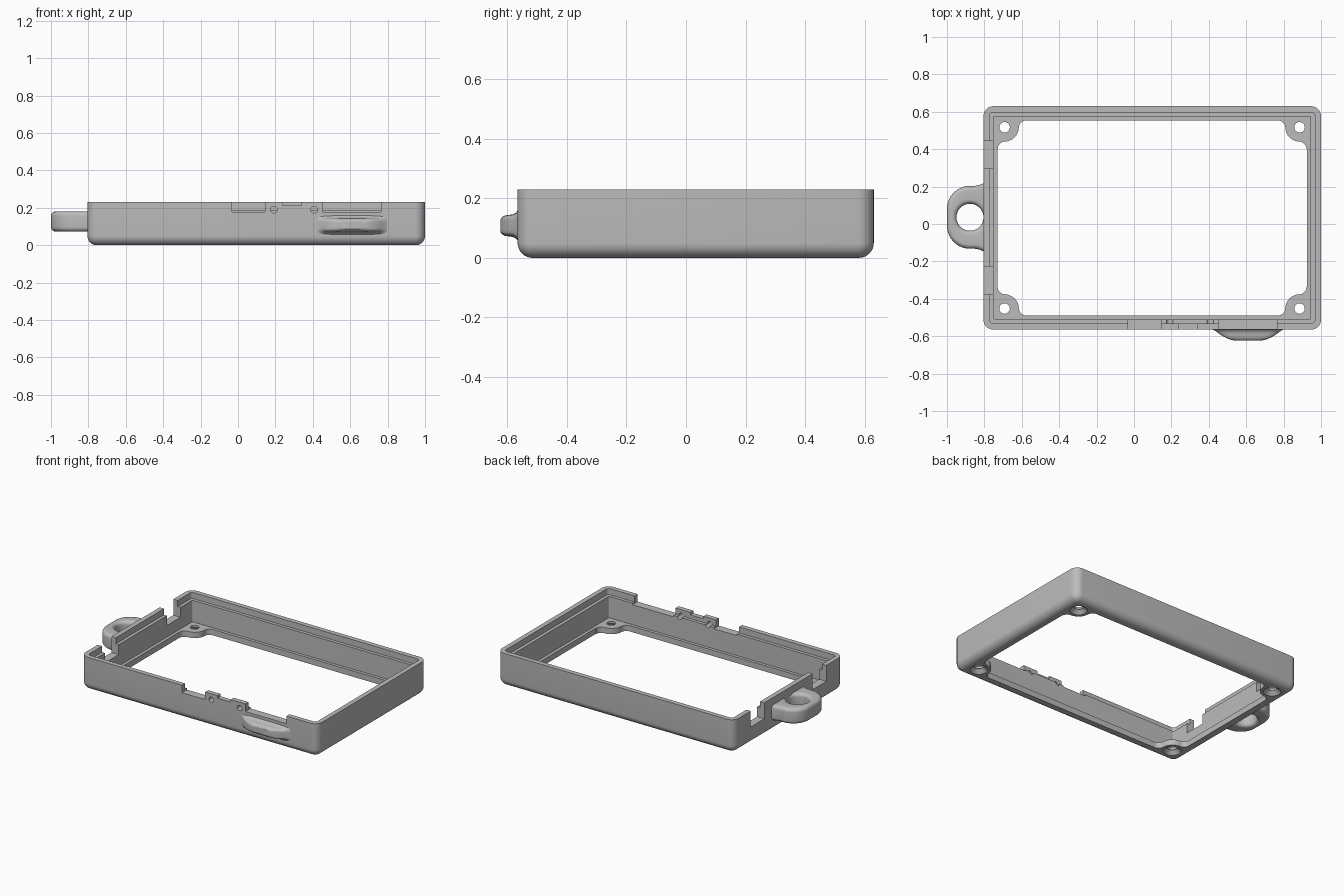
import bpy, bmesh
from math import sin, cos, pi, radians, copysign

if "Cube" in bpy.data.objects:
    bpy.data.objects.remove(bpy.data.objects["Cube"], do_unlink=True)

grey = bpy.data.materials.new("grey plastic")
grey.use_nodes = True
grey.diffuse_color = (0.5, 0.5, 0.5, 1)
grey.node_tree.nodes["Principled BSDF"].inputs["Base Color"].default_value = (0.5, 0.5, 0.5, 1)

X0, X1, Y0, Y1, TOP, FLOOR = -0.805, 1.0, -0.565, 0.63, 0.23, 0.04


def make_object(name, bm):
    bmesh.ops.recalc_face_normals(bm, faces=bm.faces)
    mesh = bpy.data.meshes.new(name)
    bm.to_mesh(mesh)
    bm.free()
    mesh.materials.append(grey)
    obj = bpy.data.objects.new(name, mesh)
    bpy.context.collection.objects.link(obj)
    return obj


def loft(name, rings, closed=False):
    """Skin equal rings of points; closed joins last to first, else caps ends."""
    bm = bmesh.new()
    rows = [[bm.verts.new(p) for p in ring] for ring in rings]
    pairs = list(zip(rows, rows[1:])) + ([(rows[-1], rows[0])] if closed else [])
    for a, b in pairs:
        for i in range(len(a)):
            j = (i + 1) % len(a)
            bm.faces.new((a[i], a[j], b[j], b[i]))
    if not closed:
        bm.faces.new(rows[0])
        bm.faces.new(rows[-1])
    return make_object(name, bm)


def box(name, xa, xb, ya, yb, za, zb):
    return loft(name, [[(xa, ya, z), (xb, ya, z), (xb, yb, z), (xa, yb, z)] for z in (za, zb)])


def cylinder(name, x, y, za, zb, ra, rb):
    return loft(name, [[(x + r * cos(2 * pi * i / 40), y + r * sin(2 * pi * i / 40), z)
                        for i in range(40)] for z, r in ((za, ra), (zb, rb))])


def combine(target, other, operation):
    mod = target.modifiers.new("combine", "BOOLEAN")
    mod.operation, mod.object, mod.solver = operation, other, "EXACT"
    bpy.context.view_layer.objects.active = target
    bpy.ops.object.modifier_apply(modifier=mod.name)
    bpy.data.objects.remove(other, do_unlink=True)


def smooth(obj):
    bpy.ops.object.select_all(action="DESELECT")
    obj.select_set(True)
    bpy.context.view_layer.objects.active = obj
    bpy.ops.object.shade_smooth_by_angle(angle=radians(30))


def rounded_rect(inset, radius, z, steps=8):
    pts = []
    corners = ((X1, Y1, -1, -1), (X0, Y1, 1, -1), (X0, Y0, 1, 1), (X1, Y0, -1, 1))
    for k, (x, y, sx, sy) in enumerate(corners):
        cx, cy = x + sx * (inset + radius), y + sy * (inset + radius)
        for i in range(steps + 1):
            a = (k + i / steps) * pi / 2
            pts.append((cx + radius * cos(a), cy + radius * sin(a), z))
    return pts


# Case wall: rounded bottom edge, stepped rim and narrow floor lip
R = 0.05
rings = []
for i in range(9):
    a = i / 8 * pi / 2
    inset = R * (1 - sin(a))
    rings.append(rounded_rect(inset, R - inset + 0.004, R * (1 - cos(a))))
rings += [rounded_rect(0, R + 0.004, TOP),
          rounded_rect(0.033, 0.02, TOP), rounded_rect(0.033, 0.02, 0.188),
          rounded_rect(0.055, 0.006, 0.188), rounded_rect(0.055, 0.006, FLOOR),
          rounded_rect(0.076, 0.004, FLOOR), rounded_rect(0.076, 0.004, 0)]
case = loft("case_frame", rings, closed=True)

# Corner screw bosses blended into the floor lip
edge, rb, rf = -0.037, 0.076, 0.04
fv = edge + rf
fu = ((rb + rf) ** 2 - fv ** 2) ** 0.5
fillet = [(fu + rf * cos(a), fv + rf * sin(a))
          for a in (-pi / 2 - i / 8 * pi / 2 for i in range(9))]
arc = [(rb * cos(a), rb * sin(a)) for a in (radians(6 + 78 * i / 14) for i in range(15))]
half = [(fu, edge - 0.008)] + fillet
outline = [(edge - 0.008, edge - 0.008)] + half + arc + [(v, u) for u, v in reversed(half)]
screws = [(x, y, sx, sy) for x, sx in ((-0.692, 1), (0.885, -1))
          for y, sy in ((-0.452, 1), (0.517, -1))]
for x, y, sx, sy in screws:
    boss = loft("boss", [[(x + sx * u, y + sy * v, z) for u, v in outline] for z in (0, FLOOR)])
    combine(case, boss, "UNION")

# Countersunk screw holes
for x, y, sx, sy in screws:
    combine(case, cylinder("hole", x, y, -0.05, 0.1, 0.028, 0.028), "DIFFERENCE")
    combine(case, cylinder("sink", x, y, -0.005, 0.025, 0.06, 0.03), "DIFFERENCE")

# Notches in the right and front walls
for ya, yb in ((-0.378, -0.228), (0.297, 0.445)):
    combine(case, box("notch", X0 - 0.05, X0 + 0.07, ya, yb, 0.12, 0.3), "DIFFERENCE")
for xa, xb, z in ((-0.032, 0.145, 0.178), (0.24, 0.34, 0.213), (0.452, 0.765, 0.178)):
    combine(case, box("notch", xa, xb, Y0 - 0.05, Y0 + 0.07, z, 0.3), "DIFFERENCE")

# Small round holes through the front tabs
for x in (0.192, 0.407):
    pin = loft("pin", [[(x + 0.018 * cos(i * pi / 12), y, 0.19 + 0.018 * sin(i * pi / 12))
                        for i in range(24)] for y in (Y0 - 0.05, Y0 + 0.07)])
    combine(case, pin, "DIFFERENCE")
smooth(case)

# Strap loop: rounded band around a hole, flaring into the wall
CX, CY, SIDES, B = -0.877, 0.036, 72, 0.024


def loop_outer(o, z):
    pts = []
    for i in range(SIDES):
        a = 2 * pi * i / SIDES
        r, c, s = 0.123 - o, cos(a), sin(a)
        if c <= 0.001:
            x, y = r * c, copysign(0.045, s) + r * s if abs(s) > 0.001 else 0
        else:
            x = 0.1 * min(1, 1.6 * c)
            flare = 0.016 * min(1, max(0, (x - 0.02) / 0.055)) ** 2
            y = (0.045 + r + flare) * max(-1, min(1, 1.6 * s))
        pts.append((CX + x, CY + y, z))
    return pts


def loop_inner(o, z):
    return [(CX + (0.072 + o) * cos(2 * pi * i / SIDES),
             CY + (0.072 + o) * sin(2 * pi * i / SIDES), z) for i in range(SIDES)]


bevel = [(B * (1 - sin(i / 6 * pi / 2)), B * (1 - cos(i / 6 * pi / 2))) for i in range(7)]
low, high = 0.073, 0.18
rings = [loop_outer(o, low + h) for o, h in bevel]
rings += [loop_outer(o, high - h) for o, h in reversed(bevel)]
rings += [loop_inner(o, high - h) for o, h in bevel]
rings += [loop_inner(o, low + h) for o, h in reversed(bevel)]
smooth(loft("strap_loop", rings, closed=True))

# Finger grip on the front wall: depth, half width, half height
grip = ((-0.01, 0.19, 0.052), (0, 0.188, 0.05), (0.006, 0.176, 0.043), (0.016, 0.162, 0.038),
        (0.03, 0.143, 0.036), (0.042, 0.122, 0.034), (0.052, 0.098, 0.029), (0.058, 0.075, 0.02))


def soft(v):
    return copysign(abs(v) ** 0.35, v)


smooth(loft("finger_grip", [[(0.61 + w * soft(cos(i * pi / 32)), Y0 - d,
                              0.108 + h * soft(sin(i * pi / 32))) for i in range(64)]
                            for d, w, h in grip]))
